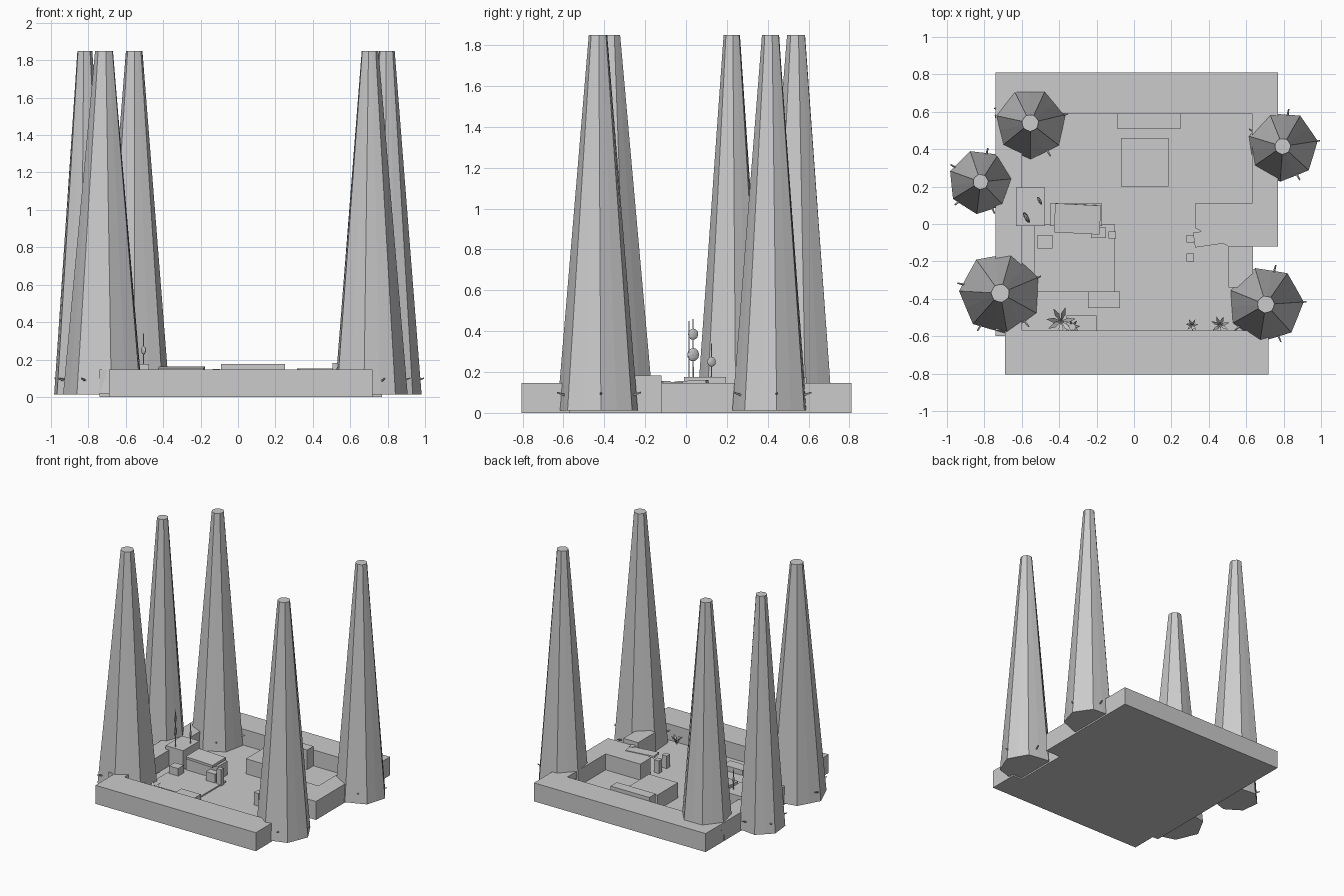
import bpy, bmesh, math, random
from mathutils import Vector, Matrix

if "Cube" in bpy.data.objects:
    bpy.data.objects.remove(bpy.data.objects["Cube"])

random.seed(4)


def finish(name, bm):
    bmesh.ops.recalc_face_normals(bm, faces=bm.faces)
    me = bpy.data.meshes.new(name)
    bm.to_mesh(me)
    bm.free()
    ob = bpy.data.objects.new(name, me)
    bpy.context.collection.objects.link(ob)
    return ob


def prism(name, pts, z0, z1):
    bm = bmesh.new()
    f = bm.faces.new([bm.verts.new((x, y, z0)) for x, y in pts])
    top = bmesh.ops.extrude_face_region(bm, geom=[f])
    vs = [v for v in top["geom"] if isinstance(v, bmesh.types.BMVert)]
    bmesh.ops.translate(bm, verts=vs, vec=(0, 0, z1 - z0))
    if not any(len(g.verts) == len(pts) and g.normal.z != 0 and g.calc_center_median().z < z0 + 1e-5
               for g in bm.faces):
        bm.faces.new([v for v in bm.verts if abs(v.co.z - z0) < 1e-6])
    return finish(name, bm)


def box(name, x0, x1, y0, y1, z0, z1, rot=(0, 0, 0)):
    bm = bmesh.new()
    bmesh.ops.create_cube(bm, size=1)
    bmesh.ops.scale(bm, vec=(x1 - x0, y1 - y0, z1 - z0), verts=bm.verts)
    ob = finish(name, bm)
    ob.location = ((x0 + x1) / 2, (y0 + y1) / 2, (z0 + z1) / 2)
    ob.rotation_euler = [math.radians(a) for a in rot]
    return ob


def rod(bm, a, b, r0, r1, sides=5):
    a, b = Vector(a), Vector(b)
    d = b - a
    m = Matrix.Translation((a + b) / 2) @ d.to_track_quat('Z', 'Y').to_matrix().to_4x4()
    bmesh.ops.create_cone(bm, cap_ends=True, segments=sides, radius1=r0, radius2=r1,
                          depth=d.length, matrix=m)


FLOOR, WALL = 0.02, 0.147

# sunken floor and the raised banks around it
box("floor", -0.74, 0.635, -0.6, 0.7, 0, FLOOR)
box("back_bank", -0.74, 0.77, 0.59, 0.81, 0, WALL)
box("left_bank", -0.74, -0.6, -0.57, 0.59, 0, WALL)
box("front_bank", -0.69, 0.72, -0.805, -0.57, 0, WALL)
prism("right_bank", [(0.63, 0.59), (0.63, 0.11), (0.325, 0.11), (0.325, -0.02),
                     (0.505, -0.12), (0.77, -0.12), (0.77, 0.59)], 0, WALL)

# furniture blocks in the sunken area
box("back_bench", -0.09, 0.25, 0.51, 0.59, 0, 0.176)
box("centre_block", -0.07, 0.185, 0.2, 0.46, 0, 0.14)
box("left_plinth", -0.63, -0.475, -0.01, 0.195, 0, 0.175)
box("right_plinth", 0.505, 0.635, -0.34, -0.12, 0, 0.182)
box("low_step", -0.245, -0.075, -0.45, -0.36, 0, 0.07)
box("floor_mat", -0.535, -0.105, -0.36, 0.0, 0.01, 0.03)
box("planter", -0.36, -0.2, -0.57, -0.49, 0, 0.06)
box("desk", -0.45, -0.17, -0.01, 0.11, 0, 0.13)
box("desk_cover", -0.425, -0.18, -0.05, 0.105, 0.138, 0.158, (3, 0, -3))
box("stool", -0.515, -0.435, -0.13, -0.06, 0, 0.09)
box("side_box", -0.23, -0.15, -0.075, -0.02, 0, 0.1)
box("post", -0.135, -0.097, -0.077, -0.04, 0, 0.15)
box("tilted_board", 0.32, 0.55, -0.11, -0.03, 0.135, 0.152, (0, 0, 8))
box("board_block", 0.525, 0.56, -0.12, -0.08, 0.1, 0.155, (0, 0, 20))
for i, y in enumerate((-0.1, -0.2)):
    box(f"small_stool_{i}", 0.28, 0.322, y, y + 0.042, 0, 0.12)

# tall tapered trunks with fluted feet and little root twigs
for i, (x, y, r, rt) in enumerate([(-0.555, 0.54, 0.185, 0.044), (-0.82, 0.225, 0.165, 0.04),
                                   (-0.715, -0.37, 0.21, 0.048), (0.795, 0.415, 0.18, 0.042),
                                   (0.705, -0.43, 0.193, 0.045)]):
    bm = bmesh.new()
    n = 14
    off = random.random()
    rings = []
    for z, rad, amp in ((0.012, r, 0.05), (1.85, rt, 0.03)):
        rings.append([bm.verts.new((rad * (1 + amp * (-1) ** k) * math.cos(off + k * math.tau / n),
                                    rad * (1 + amp * (-1) ** k) * math.sin(off + k * math.tau / n), z))
                      for k in range(n)])
    for k in range(n):
        j = (k + 1) % n
        bm.faces.new((rings[0][k], rings[0][j], rings[1][j], rings[1][k]))
    bm.faces.new(rings[0][::-1])
    bm.faces.new(rings[1])
    for k in range(5):
        a = off + k * math.tau / 5
        c, s = math.cos(a), math.sin(a)
        rod(bm, (r * 0.88 * c, r * 0.88 * s, 0.085), (r * 1.12 * c, r * 1.12 * s, 0.1), 0.007, 0.004)
    finish(f"trunk_{i}", bm).location = (x, y, 0)

# stalks with flat round leaves on the left plinth
bm = bmesh.new()
for x, y, h, leaves in ((-0.575, 0.035, 0.46, ((0.385, 0.028), (0.285, 0.033))),
                        (-0.56, 0.015, 0.45, ()),
                        (-0.505, 0.125, 0.34, ((0.25, 0.024),))):
    rod(bm, (x, y, 0.17), (x, y, h), 0.004, 0.002)
    for z, lr in leaves:
        m = Matrix.Translation((x, y, z)) @ Matrix.Rotation(0.5, 4, 'Z') @ Matrix.Diagonal((0.35, 1, 1, 1))
        bmesh.ops.create_icosphere(bm, subdivisions=2, radius=lr, matrix=m)
finish("leafy_stalks", bm)

# spiky leaf tufts along the front bank
for i, (x, y, r, h) in enumerate([(-0.39, -0.52, 0.08, 0.1), (-0.33, -0.55, 0.04, 0.06),
                                  (0.31, -0.54, 0.035, 0.05), (0.46, -0.54, 0.05, 0.06)]):
    bm = bmesh.new()
    for k in range(7):
        a = k * math.tau / 7 + random.random() * 0.4
        d = Vector((math.cos(a), math.sin(a), 0))
        w = Vector((-d.y, d.x, 0)) * r * 0.16
        mid = d * r * 0.5 + Vector((0, 0, h * 0.8))
        vs = [bm.verts.new(p) for p in (Vector((0, 0, 0)), mid - w, d * r + Vector((0, 0, h)), mid + w)]
        bm.faces.new(vs)
    finish(f"leaf_tuft_{i}", bm).location = (x, y, FLOOR)
